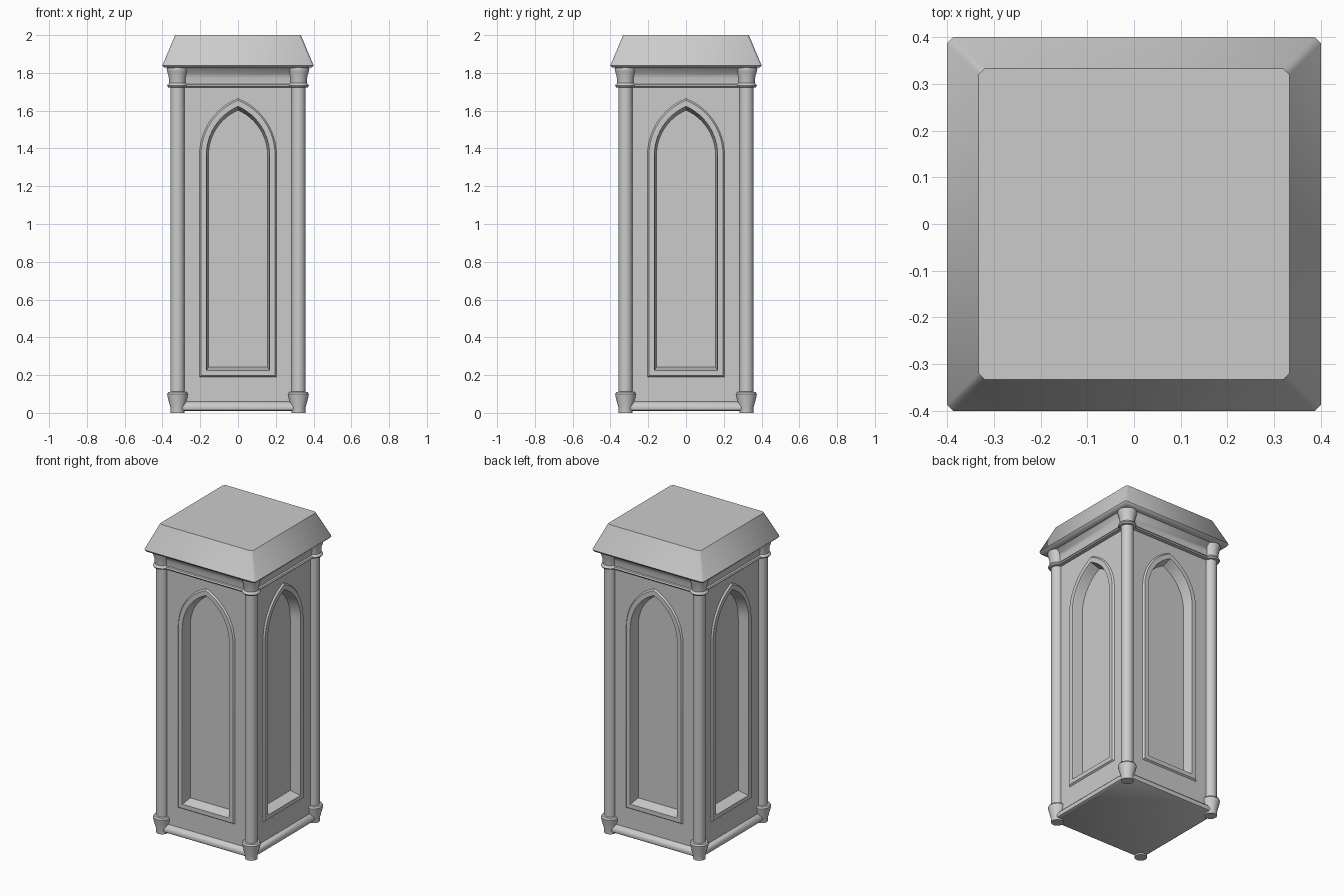
import bpy, bmesh, math
from mathutils import Matrix

cube = bpy.data.objects.get("Cube")
if cube:
    bpy.data.objects.remove(cube, do_unlink=True)

stone = bpy.data.materials.new("grey stone")
stone.use_nodes = True
GREY = (0.6, 0.6, 0.6, 1)
stone.diffuse_color = GREY
stone.node_tree.nodes["Principled BSDF"].inputs["Base Color"].default_value = GREY


def finish(bm, name, angle=35):
    """Turn a bmesh into a shaded object."""
    bmesh.ops.recalc_face_normals(bm, faces=bm.faces)
    mesh = bpy.data.meshes.new(name)
    bm.to_mesh(mesh)
    bm.free()
    mesh.materials.append(stone)
    ob = bpy.data.objects.new(name, mesh)
    bpy.context.collection.objects.link(ob)
    bpy.ops.object.select_all(action='DESELECT')
    ob.select_set(True)
    bpy.context.view_layer.objects.active = ob
    bpy.ops.object.shade_smooth_by_angle(angle=math.radians(angle))
    return ob


def add_ring(bm, points):
    return [bm.verts.new(p) for p in points]


def bridge(bm, a, b):
    n = len(a)
    for i in range(n):
        j = (i + 1) % n
        bm.faces.new((a[i], a[j], b[j], b[i]))


def loft(bm, outlines, start=True, end=True):
    rings = [add_ring(bm, o) for o in outlines]
    for a, b in zip(rings, rings[1:]):
        bridge(bm, a, b)
    if start:
        bm.faces.new(rings[0])
    if end:
        bm.faces.new(rings[-1])
    return rings


def square(half, z, cut):
    """Square outline with clipped corners."""
    c = half - cut
    quarter = [(half, -c), (half, c)]
    out = []
    for k in range(4):
        for x, y in quarter:
            for _ in range(k):
                x, y = -y, x
            out.append((x, y, z))
    return out


def moulding(name, profile, cut, angle=35):
    bm = bmesh.new()
    loft(bm, [square(h, z, cut) for h, z in profile])
    return finish(bm, name, angle)


def arch(half, sill, top, y, spring=1.365, steps=12):
    """Pointed arch outline standing in the plane at depth y."""
    rise = top - spring
    c = (rise ** 2 - half ** 2) / (2 * half)
    r = half + c
    sweep = math.atan2(rise, c)
    side = [(half, sill)]
    for i in range(steps + 1):
        a = sweep * i / steps
        side.append((r * math.cos(a) - c, spring + r * math.sin(a)))
    mirror = [(-x, z) for x, z in reversed(side[:-1])]
    return [(x, y, z) for x, z in side + mirror]


WALL = 0.322

# Four walls, each with a recessed pointed panel and a raised flat frame
for k, label in enumerate(("front", "left", "back", "right")):
    turn = Matrix.Rotation(k * math.pi / 2, 4, 'Z')

    bm = bmesh.new()
    rings = loft(bm, [arch(0.166, 0.226, 1.62, -WALL),
                      arch(0.156, 0.243, 1.602, -0.266)], start=False)
    border = add_ring(bm, [(x, -WALL, z) for x, z in
                           ((-WALL, 0.01), (WALL, 0.01), (WALL, 1.85), (-WALL, 1.85))])
    edges = []
    for ring in (rings[0], border):
        for i, v in enumerate(ring):
            w = ring[(i + 1) % len(ring)]
            edges.append(bm.edges.get((v, w)) or bm.edges.new((v, w)))
    bmesh.ops.triangle_fill(bm, use_beauty=True, edges=edges, normal=(0, -1, 0))
    bm.transform(turn)
    finish(bm, label + "_wall")

    bm = bmesh.new()
    loft(bm, [arch(0.204, 0.19, 1.664, -WALL),
              arch(0.196, 0.197, 1.655, -WALL - 0.01),
              arch(0.168, 0.224, 1.623, -WALL - 0.01),
              arch(0.165, 0.227, 1.619, -WALL)], start=False, end=False)
    bm.transform(turn)
    finish(bm, label + "_arch_frame")

# Skirting, cornice and cap
moulding("skirting", [(0.335, 0.01), (0.344, 0.016), (0.347, 0.026), (0.345, 0.038),
                      (0.337, 0.05), (0.321, 0.062)], 0.005)
moulding("cornice", [(0.321, 1.722), (0.343, 1.724), (0.348, 1.731), (0.343, 1.739),
                     (0.334, 1.742), (0.336, 1.775), (0.342, 1.8),
                     (0.356, 1.818), (0.365, 1.836)], 0.01)
moulding("cap", [(0.365, 1.826), (0.394, 1.83), (0.4, 1.84), (0.333, 2.0)], 0.013, 50)

# Corner columns with flared base and capital
COLUMN = [(0.037, 0), (0.038, 0.03), (0.053, 0.085), (0.055, 0.1), (0.049, 0.11),
          (0.037, 0.112), (0.037, 1.722), (0.05, 1.724), (0.055, 1.732),
          (0.05, 1.742), (0.044, 1.746), (0.047, 1.78), (0.055, 1.808),
          (0.058, 1.82), (0.055, 1.832)]
for side, sx in (("left", 1), ("right", -1)):
    for end, sy in (("front", -1), ("back", 1)):
        bm = bmesh.new()
        loft(bm, [[(sx * 0.32 + r * math.cos(i * math.pi / 12),
                    sy * 0.32 + r * math.sin(i * math.pi / 12), z)
                   for i in range(24)] for r, z in COLUMN])
        finish(bm, f"{end}_{side}_column")
